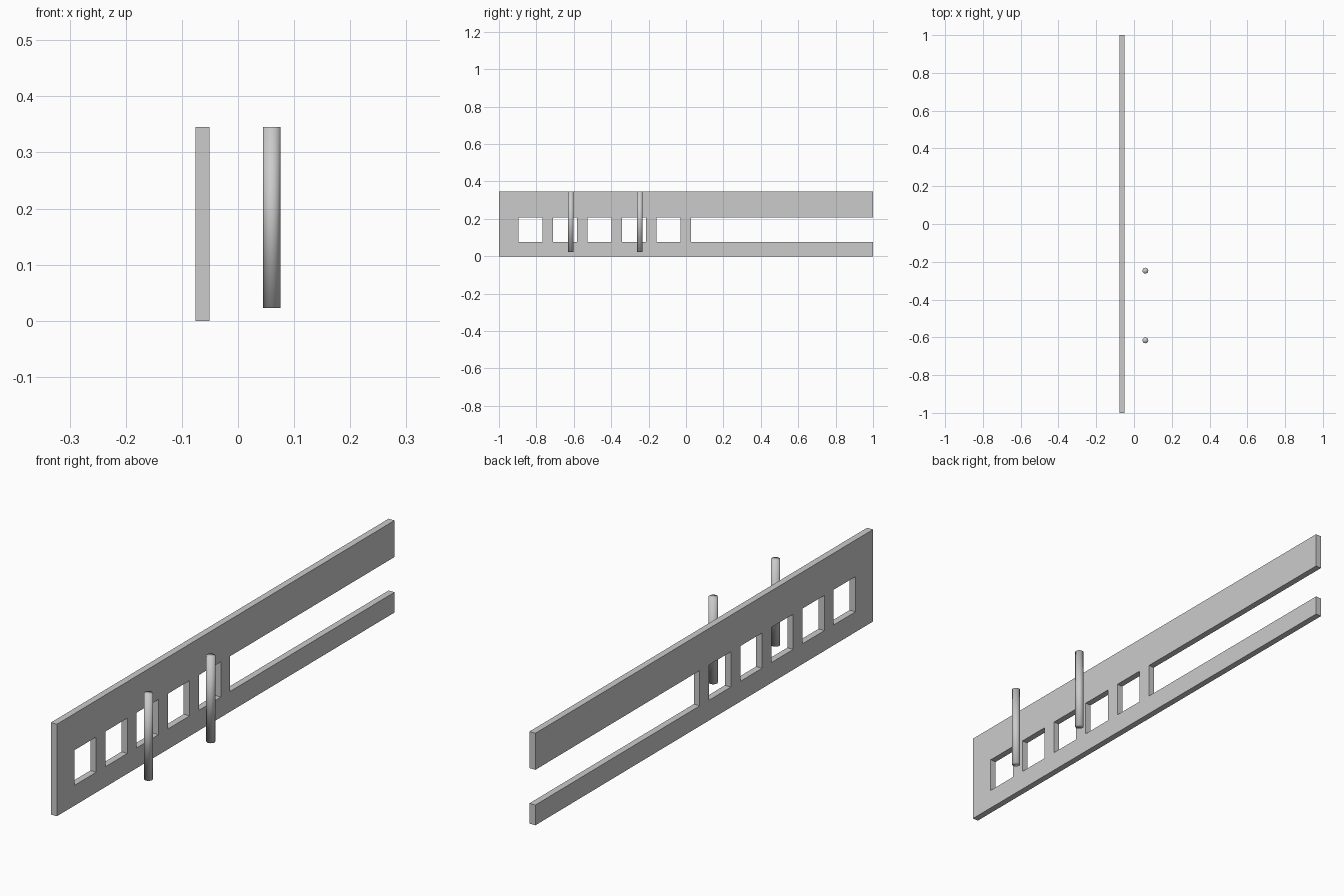
import bpy
import bmesh

cube = bpy.data.objects.get("Cube")
if cube:
    bpy.data.objects.remove(cube, do_unlink=True)

grey = bpy.data.materials.new("light_grey")
grey.use_nodes = True
colour = (0.6, 0.6, 0.6, 1)
grey.diffuse_color = colour
grey.node_tree.nodes["Principled BSDF"].inputs["Base Color"].default_value = colour


def add_object(name, bm, smooth=False):
    bmesh.ops.recalc_face_normals(bm, faces=bm.faces)
    for face in bm.faces:
        face.smooth = smooth
    mesh = bpy.data.meshes.new(name)
    bm.to_mesh(mesh)
    bm.free()
    mesh.materials.append(grey)
    obj = bpy.data.objects.new(name, mesh)
    bpy.context.collection.objects.link(obj)
    return obj


# Panel: a grid of cells, with every second cell of the middle row left open
X_BACK, X_FRONT = -0.0755, -0.051
FIRST, PITCH, WINDOW = -0.896, 0.1845, 0.129
ys = [-1]
for i in range(5):
    ys += [FIRST + i * PITCH, FIRST + i * PITCH + WINDOW]
ys += [FIRST + 5 * PITCH, 1]
zs = [0, 0.076, 0.208, 0.345]

bm = bmesh.new()
grid = [[bm.verts.new((X_BACK, y, z)) for z in zs] for y in ys]
for i in range(len(ys) - 1):
    for j in range(len(zs) - 1):
        if j == 1 and i % 2 == 1:
            continue
        bm.faces.new((grid[i][j], grid[i + 1][j], grid[i + 1][j + 1], grid[i][j + 1]))
extruded = bmesh.ops.extrude_face_region(bm, geom=bm.faces[:], use_keep_orig=True)
moved = [v for v in extruded["geom"] if isinstance(v, bmesh.types.BMVert)]
bmesh.ops.translate(bm, verts=moved, vec=(X_FRONT - X_BACK, 0, 0))
# Merge the flat cells into clean faces around the openings
bmesh.ops.dissolve_limit(bm, angle_limit=0.01, verts=bm.verts[:], edges=bm.edges[:])
add_object("slotted_panel", bm)

# Two upright rods standing clear of the panel
ROD_BOTTOM, ROD_TOP, RADIUS = 0.023, 0.345, 0.0155
for name, y in (("front_rod", -0.616), ("rear_rod", -0.247)):
    bm = bmesh.new()
    bmesh.ops.create_cone(bm, cap_ends=True, segments=32, radius1=RADIUS,
                          radius2=RADIUS, depth=ROD_TOP - ROD_BOTTOM)
    rod = add_object(name, bm, smooth=True)
    rod.location = (0.06, y, (ROD_BOTTOM + ROD_TOP) / 2)
